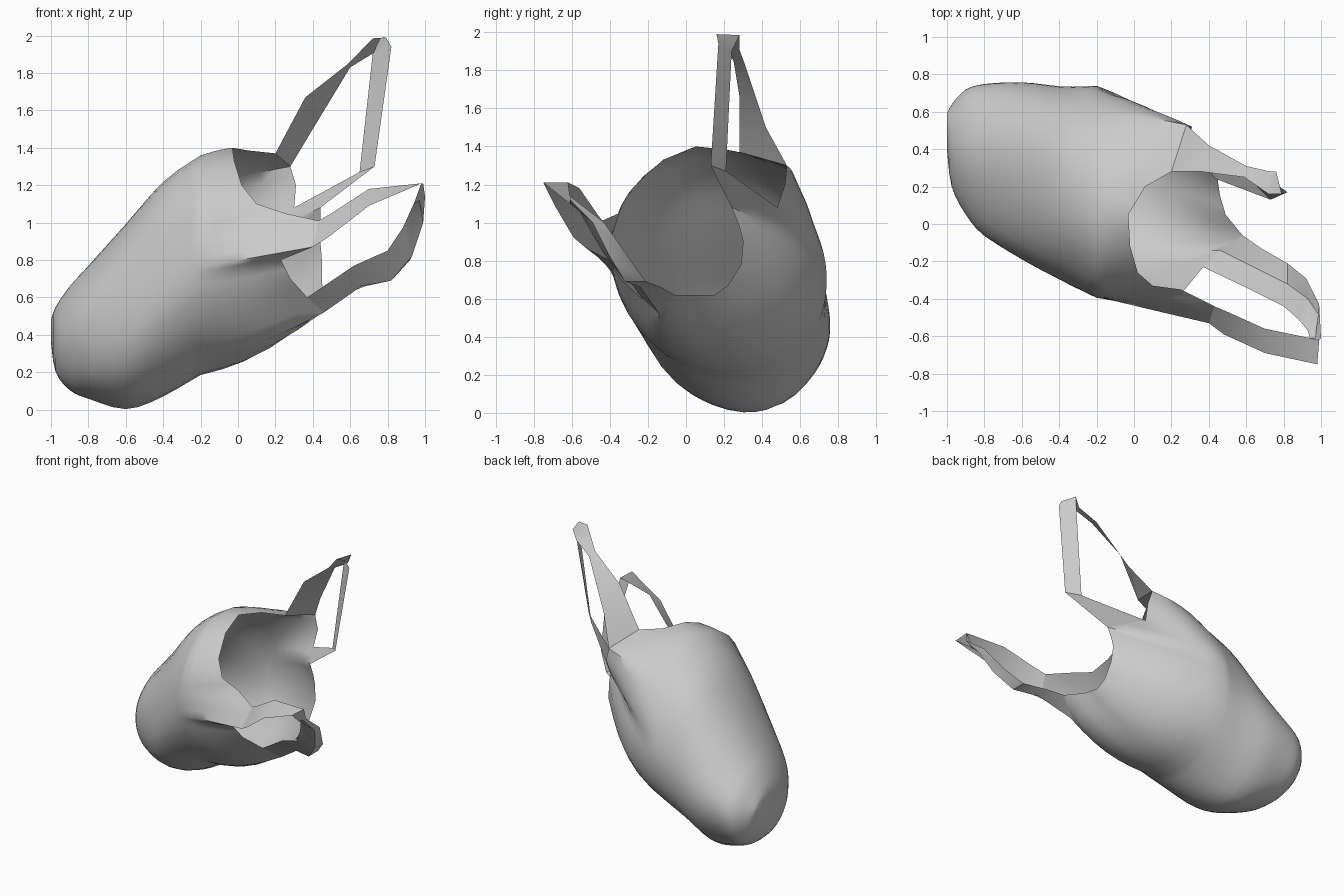
import bpy, bmesh
from math import sin, cos, radians, pi
from mathutils import Vector

if "Cube" in bpy.data.objects:
    bpy.data.objects.remove(bpy.data.objects["Cube"])

# Cross-sections of the sack along x: x, z low, z high, y low, y high, lean
SECTIONS = [
    (-1.0, .36, .48, .40, .59, 0), (-.975, .20, .55, .20, .64, 0),
    (-.90, .10, .66, .05, .72, .02), (-.80, .05, .77, -.07, .75, .03),
    (-.60, .0, 1.0, -.20, .757, .05), (-.40, .07, 1.23, -.30, .74, .08),
    (-.20, .185, 1.36, -.39, .735, .13)]

# Open rim: angle on the last section, then x, y, z
RIM = [
    (95, -.03, .05, 1.40), (115, -.02, -.12, 1.33), (140, .02, -.26, 1.20),
    (155, .10, -.33, 1.10), (165, .25, -.35, 1.05), (173, .43, -.44, 1.01),
    (181, .40, -.53, .87), (187, .23, -.40, .80), (196, .28, -.34, .70),
    (215, .37, -.23, .60), (235, .46, -.14, .52), (250, .58, -.06, .62),
    (270, .49, .05, .62), (285, .46, .15, .62), (305, .45, .22, .67),
    (325, .45, .29, .78), (338, .44, .30, .90), (350, .44, .28, .98),
    (360, .44, .24, 1.08), (372, .30, .48, 1.08), (385, .31, .52, 1.20),
    (400, .28, .53, 1.30), (418, .20, .28, 1.37), (437, .06, .20, 1.385)]


def smooth(points, steps):
    """Catmull-Rom through tuples of any width."""
    out = []
    for i in range(len(points) - 1):
        a, b, c, d = (points[min(max(i + k, 0), len(points) - 1)] for k in (-1, 0, 1, 2))
        for s in range(steps):
            t = s / steps
            out.append([.5 * (2 * q + (r - p) * t + (2 * p - 5 * q + 4 * r - w) * t * t
                              + (3 * q - p - 3 * r + w) * t ** 3)
                        for p, q, r, w in zip(a, b, c, d)])
    return out + [list(points[-1])]


def section_point(sec, ang):
    x, z0, z1, y0, y1, lean = sec
    ry, rz = (y1 - y0) / 2, (z1 - z0) / 2
    return Vector((x, (y0 + y1) / 2 + ry * (cos(ang) - lean * sin(ang)),
                   (z0 + z1) / 2 + rz * sin(ang)))


def make_object(name, rows, closed=False, cap=False, smooth_angle=None):
    """Skin a list of point rows into a thin sheet."""
    bm = bmesh.new()
    grid = [[bm.verts.new(p) for p in row] for row in rows]
    for a, b in zip(grid, grid[1:]):
        n = len(a)
        for j in range(n if closed else n - 1):
            k = (j + 1) % n
            bm.faces.new((a[j], a[k], b[k], b[j]))
    if cap:
        mid = bm.verts.new(sum((Vector(p) for p in rows[0]), Vector()) / len(rows[0]))
        for j in range(len(grid[0])):
            bm.faces.new((mid, grid[0][j], grid[0][j - 1]))
    bmesh.ops.remove_doubles(bm, verts=bm.verts, dist=.0005)
    bmesh.ops.recalc_face_normals(bm, faces=bm.faces)
    mesh = bpy.data.meshes.new(name)
    bm.to_mesh(mesh)
    bm.free()
    ob = bpy.data.objects.new(name, mesh)
    bpy.context.collection.objects.link(ob)
    if smooth_angle:
        bpy.ops.object.select_all(action='DESELECT')
        ob.select_set(True)
        bpy.context.view_layer.objects.active = ob
        bpy.ops.object.shade_smooth_by_angle(angle=radians(smooth_angle))
    return ob


# Rim doubled in resolution
rim = []
for i, (a, *p) in enumerate(RIM):
    b, *q = RIM[(i + 1) % len(RIM)]
    b += 360 if b < a else 0
    p, q = Vector(p), Vector(q)
    rim += [(radians(a), p), (radians((a + b) / 2), (p + q) / 2)]

# Sack: closed sections first, then a bulging blend out to the rim
rows = []
for sec in smooth(SECTIONS, 3):
    row = []
    for ang, _ in rim:
        p = section_point(sec, ang)
        fold = .006 * sin(5 * ang + 7 * sec[0]) - .006
        fold *= max(0, min(1, (sec[0] + 1) * 4) * min(1, (-.2 - sec[0]) * 6))
        row.append(p + Vector((0, cos(ang), sin(ang))) * fold)
    rows.append(row)
STEPS = 6
for s in range(1, STEPS + 1):
    t = s / STEPS
    row = []
    for ang, end in rim:
        start = section_point(SECTIONS[-1], ang)
        amount = .035 + .065 * max(0, -sin(ang)) + .035 * cos(ang)
        bulge = amount * (end - start).length * sin(pi * t)
        row.append(start.lerp(end, t) + Vector((0, cos(ang), sin(ang))) * bulge)
    rows.append(row)
make_object("bag_body", rows, closed=True, cap=True, smooth_angle=50)


def base(*ids):
    return [RIM[i][1:] for i in ids]


# Upper handle loop: rows run across the strap, mouth edge then gusset edge
make_object("upper_handle", [
    base(22, 21),
    [(.36, .28, 1.67), (.40, .42, 1.50)],
    [(.59, .25, 1.85), (.60, .31, 1.83)],
    [(.72, .16, 1.985), (.73, .28, 1.91)],
    [(.79, .16, 1.99), (.76, .28, 1.985)],
    [(.82, .17, 1.94), (.72, .24, 1.90)],
    [(.73, .13, 1.30), (.65, .21, 1.27)],
    base(18, 19)], smooth_angle=30)

# Side handle loop, upper strap
make_object("side_handle_upper_strap", [
    base(5, 6),
    [(.50, -.47, 1.05), (.48, -.59, .92)],
    [(.70, -.56, 1.18), (.70, -.69, 1.09)],
    [(.99, -.62, 1.21), (.98, -.75, 1.21)],
    [(1.0, -.61, 1.14), (.94, -.61, 1.10)]], smooth_angle=30)

# Side handle loop, lower strap with a sagging middle
make_object("side_handle_lower_strap", [
    base(11, 10, 9),
    [(.68, -.13, .66), (.66, -.24, .66), (.62, -.35, .77)],
    [(.82, -.21, .69), (.82, -.32, .69), (.80, -.44, .85)],
    [(.92, -.29, .80), (.93, -.40, .82), (.88, -.51, .97)],
    [(.99, -.43, 1.0), (.99, -.49, 1.0), (.93, -.57, 1.08)],
    [(1.0, -.61, 1.14), (.97, -.61, 1.12), (.94, -.61, 1.10)]], smooth_angle=30)
